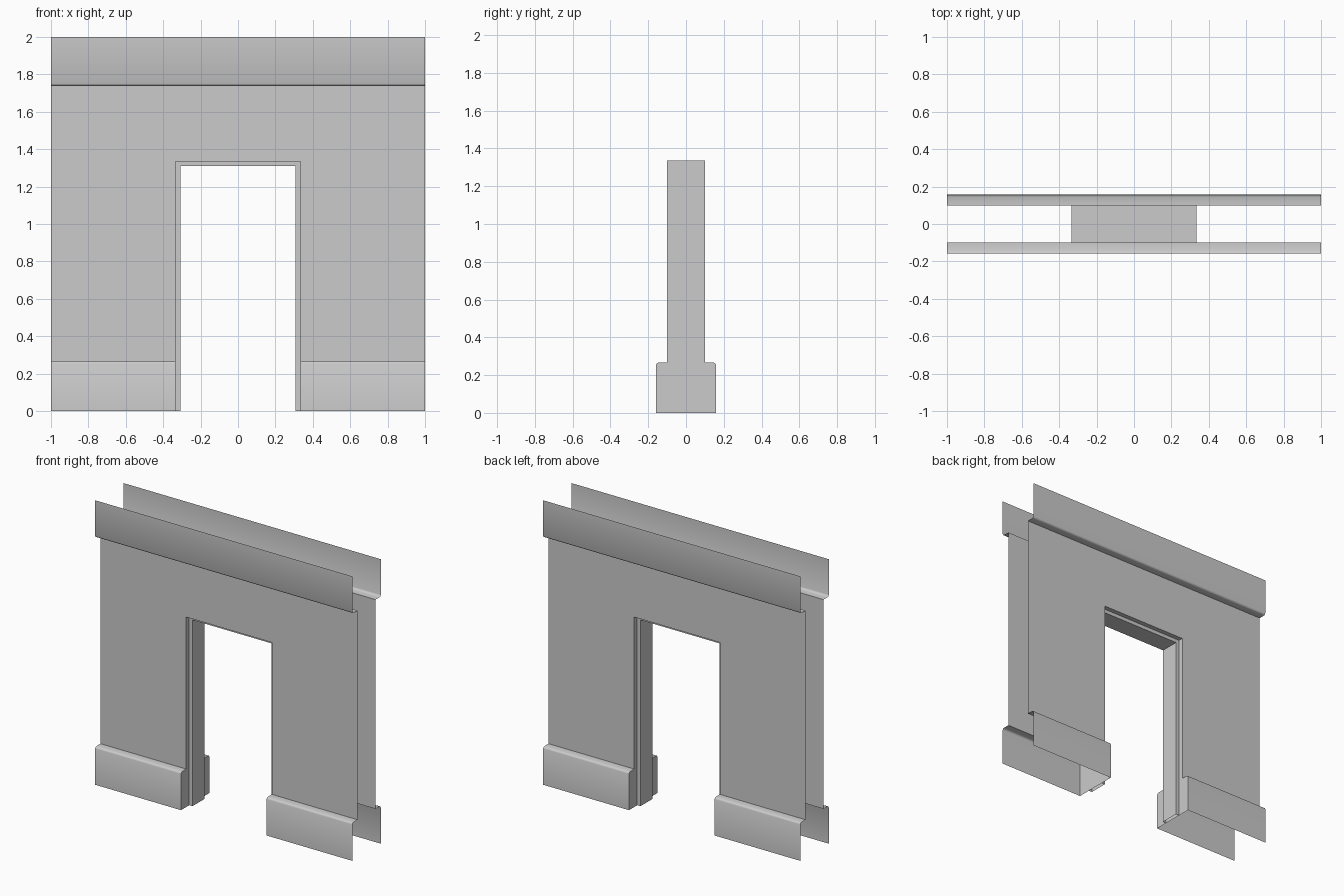
import bpy, math

if "Cube" in bpy.data.objects:
    bpy.data.objects.remove(bpy.data.objects["Cube"])

DOOR, HEAD = 0.333, 1.335      # half width and height of the opening
SKIRT, CROWN = 0.267, 1.738    # top of skirting, bottom of crown
WALL, FRAME = 0.1, 0.067       # half depths
JAMB = 0.026                   # frame thickness


def part(name, faces):
    """One quarter (+x, -y) of a part, mirrored over x and y."""
    verts, idx = [], []
    for f in faces:
        idx.append(range(len(verts), len(verts) + len(f)))
        verts += f
    me = bpy.data.meshes.new(name)
    me.from_pydata(verts, [], [list(i) for i in idx])
    ob = bpy.data.objects.new(name, me)
    bpy.context.collection.objects.link(ob)
    bpy.ops.object.select_all(action='DESELECT')
    ob.select_set(True)
    bpy.context.view_layer.objects.active = ob
    bpy.ops.object.mode_set(mode='EDIT')
    bpy.ops.mesh.select_all(action='SELECT')
    bpy.ops.mesh.remove_doubles(threshold=0.0005)
    bpy.ops.object.mode_set(mode='OBJECT')
    mod = ob.modifiers.new("mirror", 'MIRROR')
    mod.use_axis = (True, True, False)
    bpy.ops.object.modifier_apply(modifier=mod.name)
    bpy.ops.object.shade_smooth_by_angle(angle=math.radians(50))


def strip(a, b):
    return [[a[i], a[i + 1], b[i + 1], b[i]] for i in range(len(a) - 1)]


def arch(inset, y):
    x, z = DOOR - inset, HEAD - inset
    return [(x, y, 0), (x, y, z), (0, y, z)]


def along(profile, x):
    return [(x, y, z) for y, z in profile]


# Wall sheets around the opening
outline = [(DOOR, SKIRT), (1, SKIRT), (1, CROWN), (0, CROWN), (0, HEAD), (DOOR, HEAD)]
part("wall_panels", [[(x, -WALL, z) for x, z in outline]])

# Skirting boards with closed ends at the doorway
skirt = [(-WALL, SKIRT), (-0.145, SKIRT), (-0.154, 0.263), (-0.158, 0.254), (-0.158, 0)]
cap = along(skirt + [(-WALL, 0)], DOOR)[::-1]
part("skirting", strip(along(skirt, DOOR), along(skirt, 1)) + [cap])

# Crown boards, open at the ends and top
crown = [(-0.158, 2), (-0.158, 1.751), (-0.154, 1.742), (-0.145, CROWN), (-WALL, CROWN)]
part("crown", strip(along(crown, 0), along(crown, 1)))

# Lining of the opening
part("door_reveal", strip(arch(0, -WALL), arch(0, 0)))

# Recessed door frame: front band and inner faces
part("door_frame", strip(arch(0, -FRAME), arch(JAMB, -FRAME))
     + strip(arch(JAMB, -FRAME), arch(JAMB, 0)))
